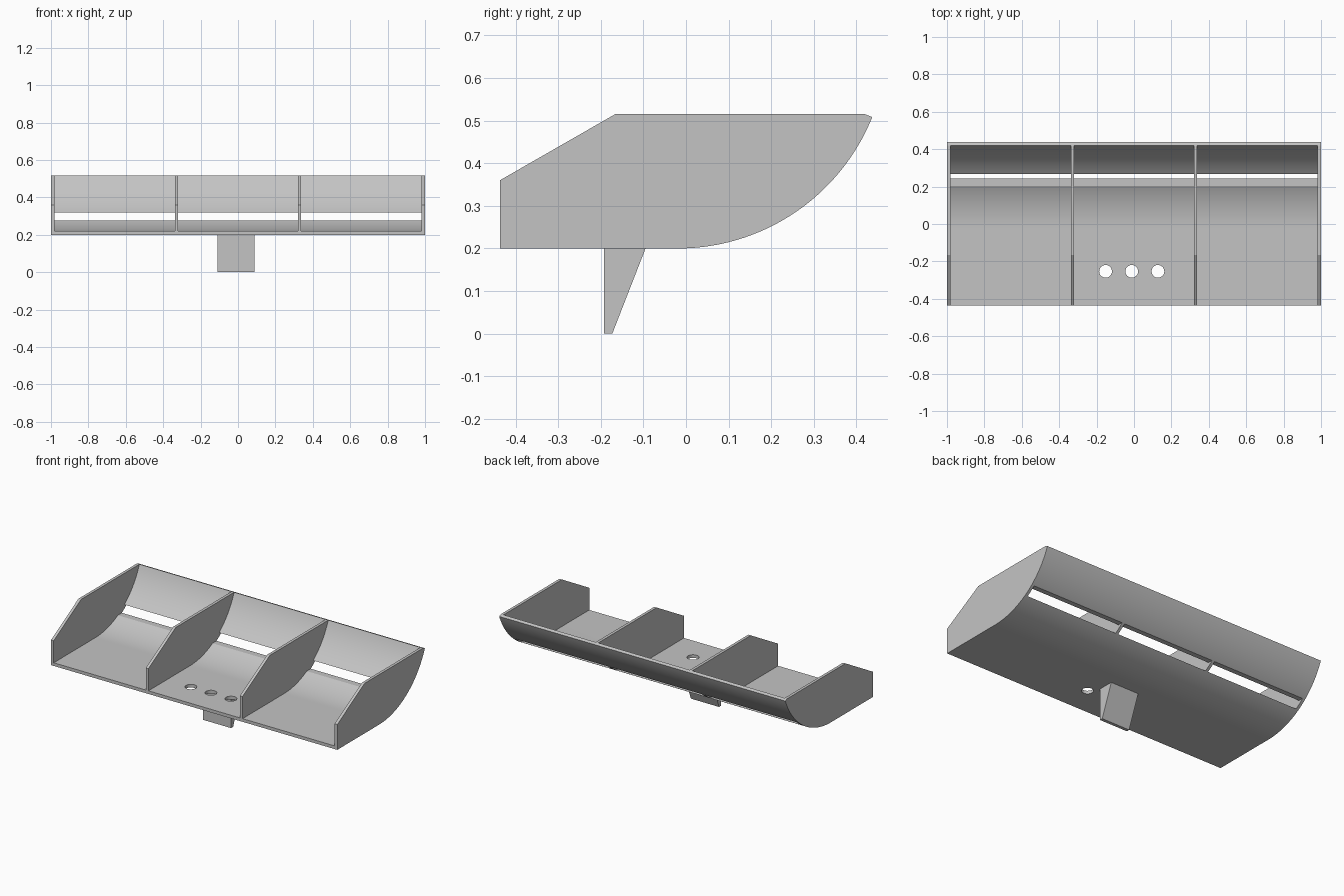
import bpy, bmesh, math

if "Cube" in bpy.data.objects:
    bpy.data.objects.remove(bpy.data.objects["Cube"], do_unlink=True)

grey = bpy.data.materials.new("plain grey")
grey.use_nodes = True
COLOUR = (0.55, 0.55, 0.55, 1)
grey.diffuse_color = COLOUR
grey.node_tree.nodes["Principled BSDF"].inputs["Base Color"].default_value = COLOUR

# Side profile dimensions
FRONT, BASE, TOP = -0.437, 0.2, 0.516
BEND_Y, RADIUS, THICK = -0.02, 0.493, 0.02
END_ANGLE, STEPS = math.radians(68), 40
WALL = 0.018
WALL_X = [-1 + WALL / 2, -0.329, 0.329, 1 - WALL / 2]


def arc(radius):
    """Curved back, from the flat floor up to the rear lip."""
    pts = []
    for i in range(STEPS + 1):
        a = END_ANGLE * i / STEPS
        pts.append((BEND_Y + radius * math.sin(a), BASE + RADIUS - radius * math.cos(a)))
    return pts


def extrude(name, profile, x0, x1):
    """Solid made from a (y, z) outline swept along x."""
    bm = bmesh.new()
    face = bm.faces.new([bm.verts.new((x0, y, z)) for y, z in profile])
    side = bmesh.ops.extrude_face_region(bm, geom=[face])["geom"]
    moved = [v for v in side if isinstance(v, bmesh.types.BMVert)]
    bmesh.ops.translate(bm, verts=moved, vec=(x1 - x0, 0, 0))
    bmesh.ops.recalc_face_normals(bm, faces=bm.faces)
    mesh = bpy.data.meshes.new(name)
    bm.to_mesh(mesh)
    bm.free()
    mesh.materials.append(grey)
    obj = bpy.data.objects.new(name, mesh)
    bpy.context.collection.objects.link(obj)
    return obj


def select_only(obj):
    bpy.ops.object.select_all(action="DESELECT")
    obj.select_set(True)
    bpy.context.view_layer.objects.active = obj


def cut(target, cutter):
    """Subtract a cutter, then discard it."""
    cutter.hide_render = True
    mod = target.modifiers.new("cut", "BOOLEAN")
    mod.operation, mod.solver, mod.object = "DIFFERENCE", "EXACT", cutter
    select_only(target)
    bpy.ops.object.modifier_apply(modifier=mod.name)
    bpy.data.objects.remove(cutter, do_unlink=True)


# Floor and curved back in one sheet
inner = arc(RADIUS - THICK)
outline = [(FRONT, BASE)] + arc(RADIUS) + inner[::-1] + [(FRONT, BASE + THICK)]
shell = extrude("curved_shell", outline, -1, 1)

# Level slot through the back of each bay
slot = [(0.1, 0.276), (0.4, 0.276), (0.4, 0.318), (0.1, 0.318)]
for left, right in zip(WALL_X, WALL_X[1:]):
    cut(shell, extrude("slot_cutter", slot, left + WALL / 2, right - WALL / 2))

# Three mounting holes in the floor
for x in (-0.152, -0.012, 0.128):
    bpy.ops.mesh.primitive_cylinder_add(vertices=32, radius=0.034, depth=0.1,
                                        location=(x, -0.253, BASE))
    cut(shell, bpy.context.object)

# End walls and dividers
wall_outline = inner + [(-0.165, TOP), (FRONT, 0.36), (FRONT, BASE + THICK)]
names = ["right_end_wall", "right_divider", "left_divider", "left_end_wall"]
for name, x in zip(names, WALL_X):
    wall = extrude(name, wall_outline, x - WALL / 2, x + WALL / 2)
    select_only(wall)
    bpy.ops.object.shade_smooth_by_angle(angle=math.radians(20))

# Wedge bracket under the floor
extrude("mounting_bracket", [(-0.193, 0), (-0.173, 0), (-0.095, BASE), (-0.193, BASE)],
        -0.11, 0.087)

select_only(shell)
bpy.ops.object.shade_smooth_by_angle(angle=math.radians(20))
